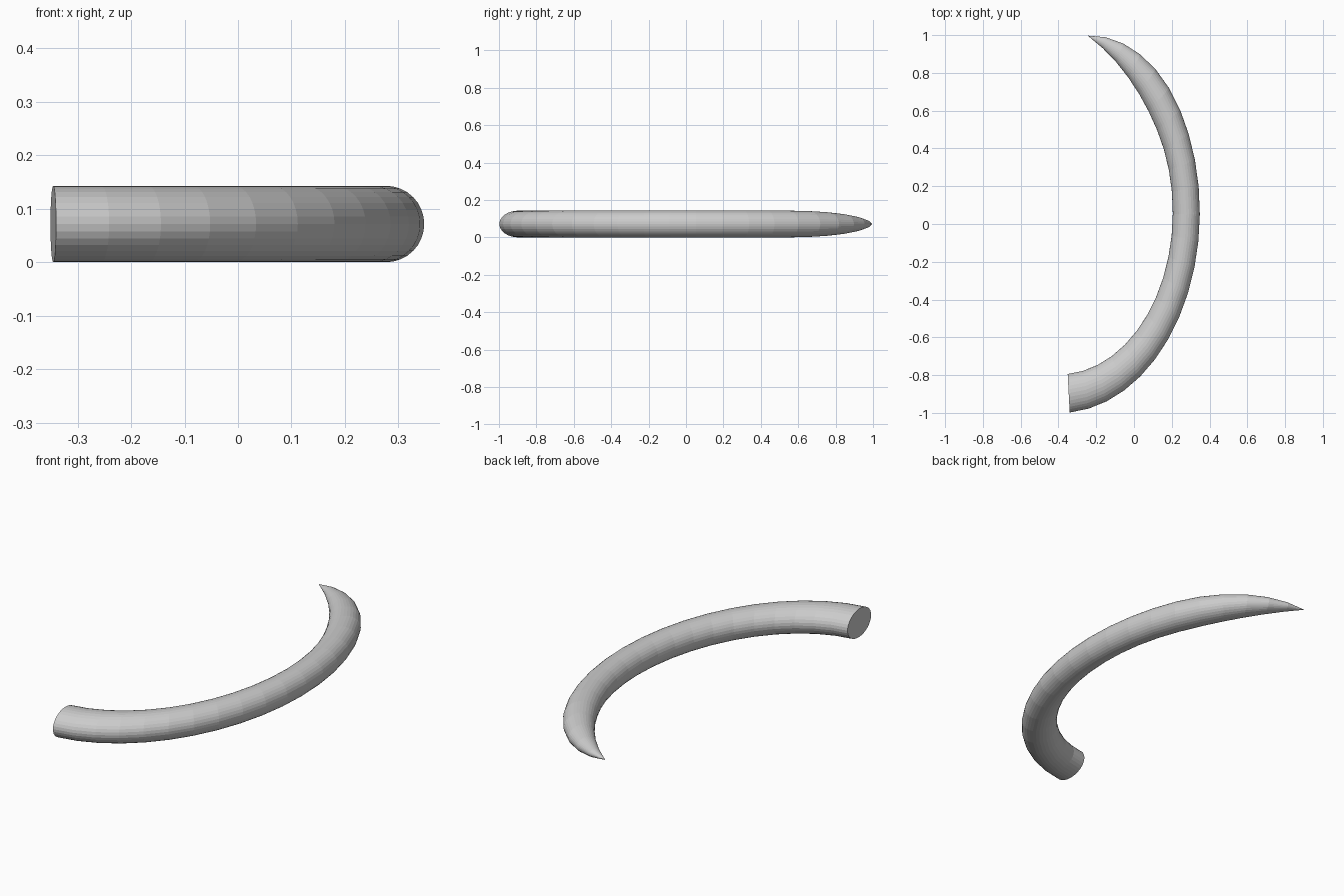
import bpy, bmesh, math

if "Cube" in bpy.data.objects:
    bpy.data.objects.remove(bpy.data.objects["Cube"])

SIDES, RINGS = 32, 21
R, CX, CY = 0.672, -0.395, 0.043       # arc of the centre line
TUBE, STRETCH = 0.0715, 1 / 0.7        # tube radius, lengthwise stretch
A0, A1, TAPER = -85.8, 77.1, 30.0      # base, tip and taper start angles


def tube_radius(angle):
    u = max(0.0, (angle - TAPER) / (A1 - TAPER))
    return TUBE * (1 - u * u)


# Curved horn: circular sections swept along an arc, tapering to a point
bm = bmesh.new()
rings = []
for i in range(RINGS):
    deg = A0 + (A1 - A0) * i / RINGS
    a, r = math.radians(deg), tube_radius(deg)
    ring = []
    for j in range(SIDES):
        t = 2 * math.pi * j / SIDES
        d = R + r * math.cos(t)
        ring.append(bm.verts.new((CX + d * math.cos(a),
                                  (CY + d * math.sin(a)) * STRETCH,
                                  TUBE + r * math.sin(t))))
    rings.append(ring)
for lo, hi in zip(rings, rings[1:]):
    for j in range(SIDES):
        k = (j + 1) % SIDES
        bm.faces.new((lo[j], lo[k], hi[k], hi[j]))

# Pointed tip and flat base cap
a = math.radians(A1)
tip = bm.verts.new((CX + R * math.cos(a), (CY + R * math.sin(a)) * STRETCH, TUBE))
for j in range(SIDES):
    bm.faces.new((rings[-1][j], rings[-1][(j + 1) % SIDES], tip))
bm.faces.new(rings[0])
bmesh.ops.recalc_face_normals(bm, faces=bm.faces)

mesh = bpy.data.meshes.new("horn")
bm.to_mesh(mesh)
bm.free()
horn = bpy.data.objects.new("horn", mesh)
bpy.context.collection.objects.link(horn)
